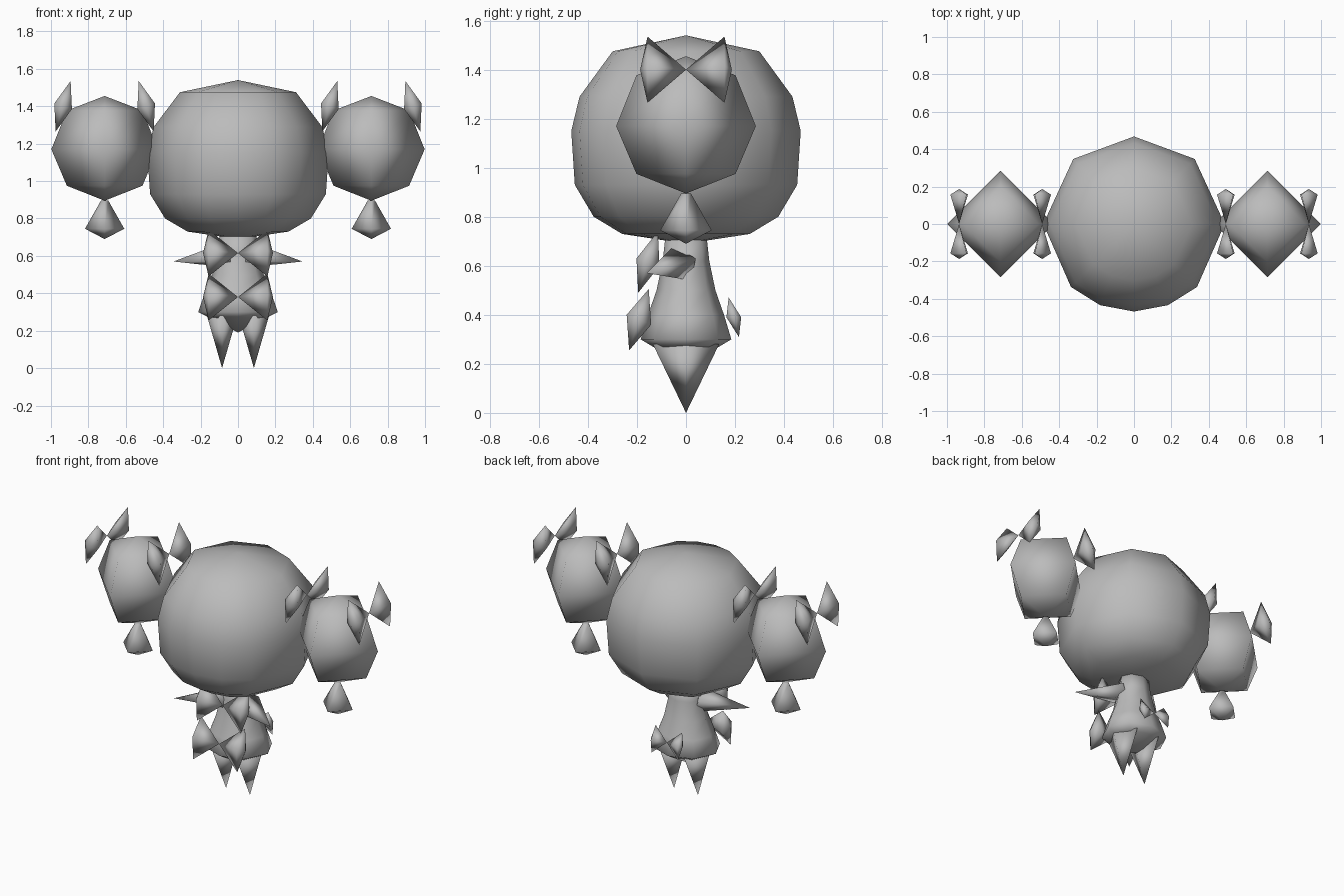
import bpy, bmesh
from math import radians, cos, sin
from mathutils import Vector

cube = bpy.data.objects.get("Cube")
if cube:
    bpy.data.objects.remove(cube)

grey = bpy.data.materials.new("plain grey")
grey.use_nodes = True
grey.diffuse_color = (0.5, 0.5, 0.5, 1)
grey.node_tree.nodes["Principled BSDF"].inputs["Base Color"].default_value = (0.5, 0.5, 0.5, 1)


def finish(name, bm):
    """Turn a bmesh into a smooth grey object."""
    bmesh.ops.recalc_face_normals(bm, faces=bm.faces)
    for f in bm.faces:
        f.smooth = True
    mesh = bpy.data.meshes.new(name)
    bm.to_mesh(mesh)
    bm.free()
    mesh.materials.append(grey)
    ob = bpy.data.objects.new(name, mesh)
    bpy.context.collection.objects.link(ob)


def loft(name, rings, angles, sx=1, sy=1):
    """Join rings of (centre, radius); a zero radius makes a point."""
    bm = bmesh.new()
    loops = []
    for c, r in rings:
        c = Vector(c)
        if r == 0:
            loops.append([bm.verts.new(c)] * len(angles))
        else:
            loops.append([bm.verts.new(c + Vector((r * sx * cos(radians(a)), r * sy * sin(radians(a)), 0)))
                          for a in angles])
    n = len(angles)
    for lo, hi in zip(loops, loops[1:]):
        for i in range(n):
            j = (i + 1) % n
            corners = list(dict.fromkeys([lo[i], lo[j], hi[j], hi[i]]))
            bm.faces.new(corners)
    for end in (loops[0], loops[-1]):
        if len(set(end)) > 2:
            bm.faces.new(end)
    finish(name, bm)


def lathe(name, x, profile, angles, sx=1, sy=1):
    loft(name, [((x, 0, z), r) for r, z in profile], angles, sx, sy)


def bow(name, centre, across, lean, depth, size=1):
    """Two pointed wings; lean is the half height direction, depth the half thickness."""
    centre, across, lean, depth = (Vector(v) for v in (centre, across, lean, depth))
    bm = bmesh.new()
    for side in (-1, 1):
        base = centre + across * side * 0.157 * size
        knot = bm.verts.new(centre)
        tip = bm.verts.new(centre + across * side * 0.187 * size)
        rim = [bm.verts.new(base + d * size) for d in (lean, depth, -lean, -depth)]
        for i in range(4):
            for end in (knot, tip):
                bm.faces.new((rim[i], rim[(i + 1) % 4], end))
    finish(name, bm)


four = range(0, 360, 90)
eight = range(0, 360, 45)

# Big rounded head, with more facets at the front
lathe("head", 0,
      [(0, .69), (.27, .73), (.39, .80), (.47, .93), (.485, 1.15), (.45, 1.29), (.31, 1.475), (0, 1.54)],
      (0, 48, 90, 132, 180, 226, 248, 270, 292, 314), 1, 0.965)

# Body with flared hips
lathe("body", 0,
      [(0, .19), (.135, .27), (.185, .30), (.155, .40), (.12, .50), (.095, .62), (.085, .71)],
      eight, 1.15, 1)

for side, label in ((1, "left"), (-1, "right")):
    # Hair bunch and its hanging tuft
    x = side * .713
    lathe(label + "_hair_bunch", x, [(0, .895), (.202, .975), (.285, 1.17), (.202, 1.377), (0, 1.455)], four)
    lathe(label + "_hair_tuft", x, [(0, .69), (.105, .745), (.02, .895)], four)

    # Outer and inner bows leaning towards the middle of the bunch
    for out, place in ((1, "outer"), (-1, "inner")):
        s = side * out
        bow(f"{label}_{place}_bow", (x + s * .222, 0, 1.40), (0, 1, 0), (-s * .04, 0, .135), (.047, 0, .015 * s))

    # Spiked leg
    lathe(label + "_leg", side * .085, [(0, 0), (.135, .28)], four, 0.6, 1)

    # Spiked arm reaching out and forward
    bm = bmesh.new()
    rim = [bm.verts.new(p) for p in ((side * .05, -.05, .68), (side * .12, .04, .63),
                                     (side * .07, .02, .54), (side * .04, -.10, .57))]
    tip = bm.verts.new((side * .345, -.16, .57))
    bm.faces.new(rim)
    for i in range(4):
        bm.faces.new((rim[i], rim[(i + 1) % 4], tip))
    finish(label + "_arm", bm)

# Bows on the chest, waist and back
bow("chest_bow", (0, -.155, .615), (1, 0, 0), (0, .04, .125), (0, .047, -.015))
bow("waist_bow", (0, -.192, .38), (1, 0, 0), (0, .04, .125), (0, .05, -.02))
bow("back_bow", (0, .195, .39), (1, 0, 0), (0, -.035, .135), (0, .05, 0), 0.6)
